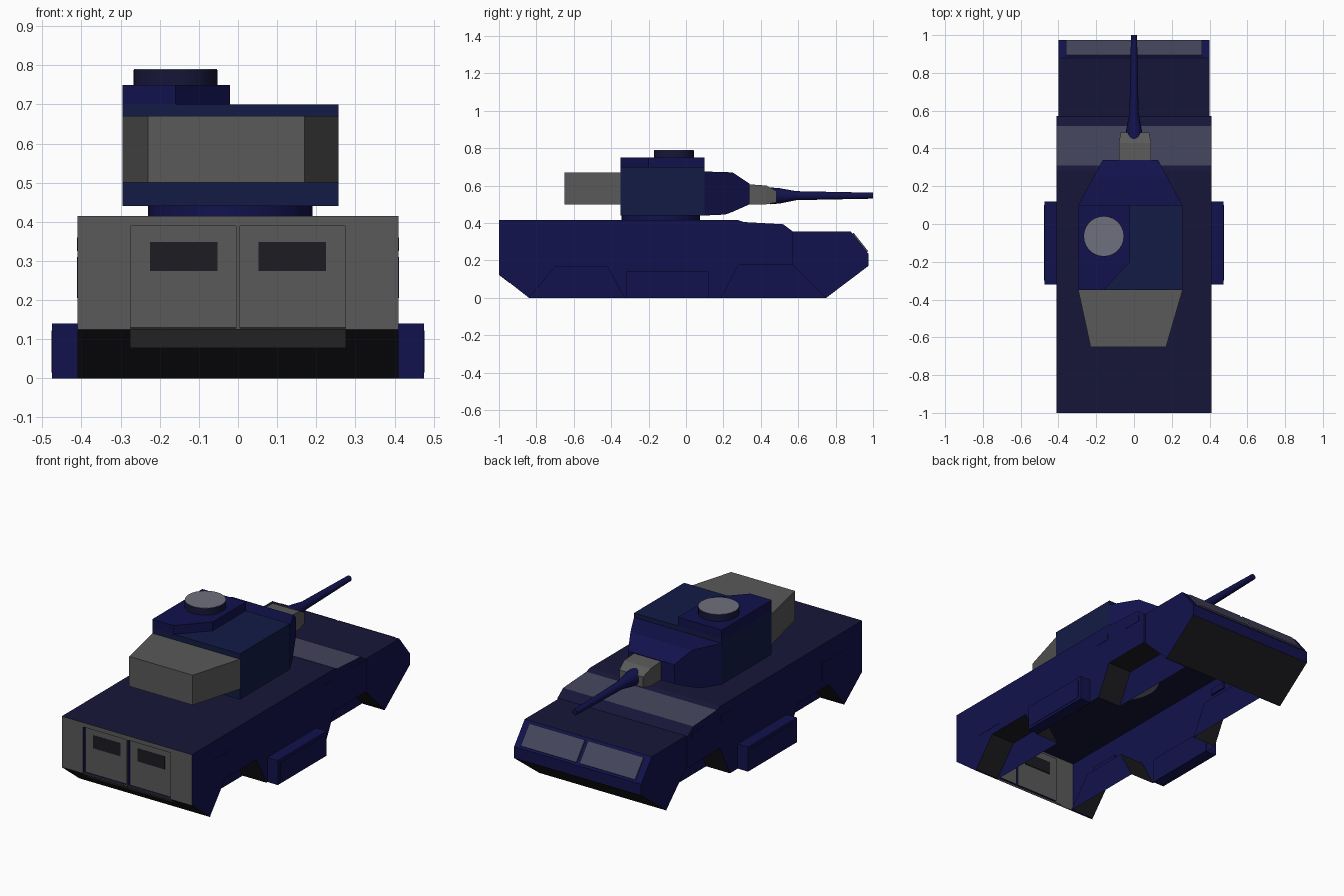
import bpy, bmesh, math
from mathutils import Vector

if "Cube" in bpy.data.objects:
    bpy.data.objects.remove(bpy.data.objects["Cube"])


def material(name, rgb):
    m = bpy.data.materials.new(name)
    m.diffuse_color = (*rgb, 1)
    m.use_nodes = True
    m.node_tree.nodes["Principled BSDF"].inputs["Base Color"].default_value = m.diffuse_color
    return m


BLUE = material("navy_paint", (0.006, 0.006, 0.075))
DECK = material("dark_deck", (0.008, 0.008, 0.04))
TURRET = material("turret_paint", (0.006, 0.011, 0.06))
SHEEN = material("grey_blue", (0.06, 0.06, 0.11))
GREY = material("worn_grey", (0.10, 0.10, 0.10))
LID = material("lid_grey", (0.16, 0.16, 0.21))
DARK = material("dark_panel", (0.012, 0.012, 0.016))


def finish(name, bm, mat):
    bmesh.ops.recalc_face_normals(bm, faces=bm.faces)
    me = bpy.data.meshes.new(name)
    bm.to_mesh(me)
    bm.free()
    ob = bpy.data.objects.new(name, me)
    bpy.context.collection.objects.link(ob)
    me.materials.append(mat)
    return ob


def loft(name, rings, mat=BLUE):
    """Skin a closed solid through equal-length rings of points."""
    bm = bmesh.new()
    vs = [[bm.verts.new(p) for p in r] for r in rings]
    n = len(rings[0])
    for a, b in zip(vs, vs[1:]):
        for i in range(n):
            j = (i + 1) % n
            bm.faces.new((a[i], a[j], b[j], b[i]))
    bm.faces.new(vs[0])
    bm.faces.new(vs[-1])
    return finish(name, bm, mat)


def side_prism(name, yz, x0, x1, mat=BLUE):
    return loft(name, [[(x, y, z) for y, z in yz] for x in (x0, x1)], mat)


def plan_prism(name, xy, z0, z1, mat=BLUE):
    return loft(name, [[(x, y, z) for x, y in xy] for z in (z0, z1)], mat)


def box(name, x0, x1, y0, y1, z0, z1, mat=BLUE):
    return plan_prism(name, [(x0, y0), (x1, y0), (x1, y1), (x0, y1)], z0, z1, mat)


def sections(name, secs, mat=BLUE):
    """Rectangular sections along y: (y, x0, x1, z0, z1)."""
    return loft(name, [[(a, y, c), (b, y, c), (b, y, d), (a, y, d)]
                       for y, a, b, c, d in secs], mat)


def smooth(ob):
    bpy.ops.object.select_all(action='DESELECT')
    ob.select_set(True)
    bpy.context.view_layer.objects.active = ob
    bpy.ops.object.shade_smooth_by_angle(angle=math.radians(35))


def disc(name, x, y, r, z0, z1, n, mat=BLUE):
    pts = [(x + r * math.cos(2 * math.pi * i / n), y + r * math.sin(2 * math.pi * i / n))
           for i in range(n)]
    ob = plan_prism(name, pts, z0, z1, mat)
    smooth(ob)
    return ob


def cut(ob, cutter):
    mod = ob.modifiers.new("cut", 'BOOLEAN')
    mod.operation, mod.solver, mod.object = 'DIFFERENCE', 'EXACT', cutter
    bpy.context.view_layer.objects.active = ob
    bpy.ops.object.modifier_apply(modifier=mod.name)
    bpy.data.objects.remove(cutter)


def slope_plate(name, a, b, t0, t1, x0, x1, mat):
    """Thin plate lying on the hull slope from a to b (y, z)."""
    a, d = Vector(a), Vector(b) - Vector(a)
    n = Vector((-d.y, d.x)).normalized()
    p, q = a + d * t0, a + d * t1
    return side_prism(name, [p - n * .008, p + n * .002, q + n * .002, q - n * .008],
                      x0, x1, mat)


# Hull: side profile extruded across the width
hull = side_prism("hull", [(-1, .125), (-1, .415), (.28, .415), (.31, .405), (.52, .393),
                           (.57, .355), (.88, .355), (.975, .235), (.975, .17),
                           (.75, 0), (-.84, 0)], -.41, .41)

# Wheel wells, rear door recesses and the slightly narrower nose
wells = [[(-.835, -.05), (-.835, .005), (-.70, .165), (-.42, .165), (-.33, 0), (-.33, -.05)],
         [(.19, -.05), (.19, 0), (.28, .175), (.57, .175), (.745, .005), (.745, -.05)]]
for s in (-1, 1):
    for w in wells:
        cut(hull, side_prism("well_cutter", w, s * .26, s * .5))
    cut(hull, box("door_cutter", *sorted((s * .005, s * .275)), -1.05, -.98, .127, .39))
    cut(hull, box("nose_cutter", *sorted((s * .40, s * .5)), .572, 1.05, -.1, .5))

# Open underside; colour the rear, deck and lower plates
for m in (GREY, DECK, SHEEN, DARK):
    if m.name not in hull.data.materials:
        hull.data.materials.append(m)
slot = {m.name: i for i, m in enumerate(hull.data.materials)}
bm = bmesh.new()
bm.from_mesh(hull.data)
bm.normal_update()
floor = [f for f in bm.faces if all(v.co.z < .001 for v in f.verts)]
bmesh.ops.delete(bm, geom=floor, context='FACES')
for f in bm.faces:
    c, n = f.calc_center_median(), f.normal
    m = BLUE
    if n.z > .5:
        m = SHEEN if .31 < c.y < .57 and n.z > .9 else DECK if c.z > .3 else BLUE
    elif n.y < -.9 and c.y < -.97:
        m = GREY
    elif n.z < -.3:
        m = DARK
    f.material_index = slot[m.name]
bm.to_mesh(hull.data)
bm.free()

# Rear sill, door windows, windscreens and side details
slope_plate("rear_sill", (-.84, 0), (-1, .125), .64, .99, -.275, .275, GREY)
for s, tag in ((-1, "left"), (1, "right")):
    def mirrored(name, x0, x1, *rest):
        return box(name + "_" + tag, *sorted((s * x0, s * x1)), *rest)

    mirrored("rear_door_window", .053, .225, -.982, -.975, .275, .348, DARK)
    mirrored("side_box", .405, .475, -.32, .12, 0, .14)
    mirrored("side_box_lid", .47, .477, -.30, .10, .015, .122)
    mirrored("rear_hatch", .40, .4115, -.82, -.64, .205, .31)
    mirrored("crew_window", .40, .4115, .17, .27, .325, .36)
    mirrored("cab_window", .40, .4115, .42, .53, .325, .36)
    slope_plate("windscreen_" + tag, (.975, .235), (.88, .355), .08, .9, s * .01, s * .36, SHEEN)

# Turret ring, body, tapered nose and rear bustle
disc("turret_ring", -.02, -.135, .21, .405, .445, 32)
disc("ring_base", -.02, -.135, .208, .402, .408, 32, LID)
box("turret_body", -.295, .257, -.35, .10, .44, .70, TURRET)
sections("turret_nose", [(.10, -.295, .257, .44, .675), (.21, -.235, .197, .445, .672),
                         (.25, -.213, .175, .46, .67), (.34, -.165, .127, .50, .61)])
sections("turret_bustle", [(-.35, -.295, .257, .50, .67), (-.65, -.23, .17, .50, .67)], GREY)

# Commander's station with round hatch
plan_prism("hatch_base", [(-.295, .10), (-.295, -.35), (-.16, -.35), (-.02, -.20), (-.02, .10)],
           .69, .75)
disc("round_hatch", -.16, -.065, .107, .74, .788, 28, DECK)
disc("hatch_lid", -.16, -.065, .106, .786, .79, 28, LID)

# Gun mantlet and barrel
sections("gun_mantlet", [(.32, -.08, .09, .50, .608), (.43, -.08, .09, .50, .60),
                         (.485, -.07, .08, .51, .57)], GREY)
barrel = loft("gun_barrel", [[(r * math.cos(t), y, z + r * math.sin(t))
                              for t in [2 * math.pi * i / 16 for i in range(16)]]
                             for y, r, z in ((.45, .045, .545), (.50, .041, .545),
                                             (.59, .024, .546), (1.0, .016, .546))])
smooth(barrel)
